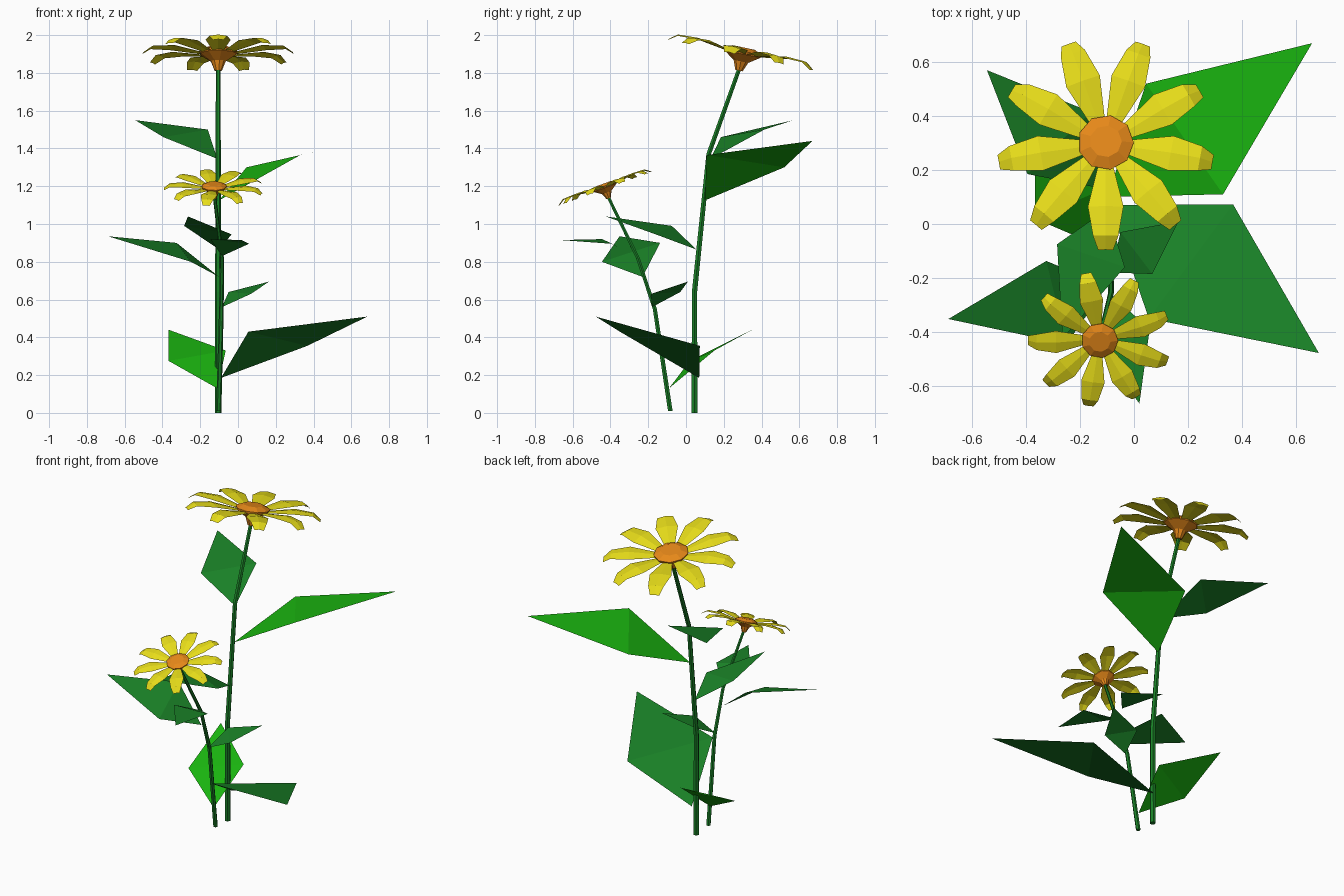
import bpy, bmesh
from math import sin, cos, radians, pi
from mathutils import Vector, Matrix

if "Cube" in bpy.data.objects:
    bpy.data.objects.remove(bpy.data.objects["Cube"])


def material(name, rgb):
    m = bpy.data.materials.new(name)
    m.diffuse_color = (*rgb, 1)
    m.use_nodes = True
    m.node_tree.nodes["Principled BSDF"].inputs["Base Color"].default_value = m.diffuse_color
    return m


GREEN = material("green", (0.01, 0.22, 0.02))
BRIGHT = material("bright_green", (0.01, 0.45, 0.005))
YELLOW = material("yellow", (0.8, 0.72, 0.01))
ORANGE = material("orange", (0.8, 0.25, 0.01))


def make(name, bm, mat, matrix=None):
    bmesh.ops.recalc_face_normals(bm, faces=bm.faces)
    me = bpy.data.meshes.new(name)
    if matrix:
        bm.transform(matrix)
    bm.to_mesh(me)
    bm.free()
    me.materials.append(mat)
    ob = bpy.data.objects.new(name, me)
    bpy.context.collection.objects.link(ob)
    return ob


def skin(bm, rings):
    # Join equal rings of points into a capped, closed surface
    vs = [[bm.verts.new(p) for p in ring] for ring in rings]
    n = len(vs[0])
    for a, b in zip(vs, vs[1:]):
        for i in range(n):
            j = (i + 1) % n
            bm.faces.new((a[i], a[j], b[j], b[i]))
    bm.faces.new(vs[0][::-1])
    bm.faces.new(vs[-1])


def stem(name, pts, r0, r1):
    # Six-sided tapered tube following a path
    pts = [Vector(p) for p in pts]
    bm = bmesh.new()
    rings = []
    for k, p in enumerate(pts):
        d = pts[min(k + 1, len(pts) - 1)] - pts[max(k - 1, 0)]
        if k == 0:
            d = Vector((0, 0, 1))
        q = Vector((0, 0, 1)).rotation_difference(d)
        r = r0 + (r1 - r0) * k / (len(pts) - 1)
        rings.append([p + q @ Vector((r * cos(i * pi / 3), r * sin(i * pi / 3), 0))
                      for i in range(6)])
    skin(bm, rings)
    make(name, bm, GREEN)


def leaf(name, base, side_a, side_b, tip, mat=GREEN):
    # Diamond leaf bent across its widest line
    bm = bmesh.new()
    b, s, t, e = [bm.verts.new(p) for p in (base, side_a, side_b, tip)]
    fs = [bm.faces.new((b, s, t)), bm.faces.new((t, s, e))]
    ob = make(name, bm, mat)
    if ob.data.polygons[0].normal.z < 0:
        ob.data.flip_normals()


def flower(name, centre, tilt, scale, start):
    M = (Matrix.Translation(centre) @ Matrix.Rotation(radians(tilt), 4, 'X')
         @ Matrix.Scale(scale, 4))
    # Orange head: cone below, shallow dome on top
    bm = bmesh.new()
    profile = [(0.02, -0.095), (0.04, -0.045), (0.1, -0.005), (0.104, 0.01), (0.06, 0.03)]
    skin(bm, [[(r * cos(2 * pi * i / 9), r * sin(2 * pi * i / 9), z) for i in range(9)]
              for r, z in profile])
    make(name + "_head", bm, ORANGE, M)
    # Nine ridged, drooping petals: radius, half width, height
    rows = [(0.085, 0.028, 0.0), (0.245, 0.066, 0.03), (0.355, 0.047, 0.025), (0.402, 0.028, -0.01)]
    bm = bmesh.new()
    for k in range(9):
        R = Matrix.Rotation(radians(start + 40 * k), 3, 'Z')
        g = [[bm.verts.new(R @ Vector((r, s * w, z - abs(s) * w * 0.15))) for s in (-1, 0, 1)]
             for r, w, z in rows]
        for a, b in zip(g, g[1:]):
            for i in (0, 1):
                bm.faces.new((a[i], b[i], b[i + 1], a[i + 1]))
    ob = make(name + "_petals", bm, YELLOW, M)


# Tall flower
stem("tall_stem", [(-.105, .045, 0), (-.105, .045, .64), (-.105, .12, 1.37), (-.105, .285, 1.83)], .018, .012)
flower("tall_flower", (-.105, .30, 1.905), -12, 1, -90)
leaf("tall_leaf_right", (-.1, .1, 1.125), (.045, .52, 1.30), (.33, .11, 1.365), (.66, .67, 1.44), BRIGHT)
leaf("tall_leaf_left", (-.11, .13, 1.345), (-.395, .185, 1.46), (-.16, .415, 1.50), (-.545, .57, 1.55))
leaf("tall_leaf_front", (-.1, .055, .865), (-.285, -.075, .99), (-.034, -.16, .945), (-.265, -.425, 1.04))
leaf("tall_leaf_low", (-.09, .07, .185), (.367, .073, .355), (.055, -.35, .43), (.685, -.478, .51))

# Short flower
stem("short_stem", [(-.102, -.083, .01), (-.088, -.165, .55), (-.085, -.255, .82), (-.125, -.415, 1.15)], .014, .009)
flower("short_flower", (-.127, -.43, 1.195), 20, .66, 21)
leaf("short_leaf_left", (-.1, -.23, .72), (-.325, -.137, .90), (-.25, -.445, .80), (-.688, -.352, .935))
leaf("short_leaf_front", (-.085, -.26, .83), (.058, -.39, .895), (-.145, -.444, .92), (.02, -.665, .915))
leaf("short_leaf_right", (-.085, -.18, .56), (.068, -.185, .63), (-.05, -.03, .64), (.165, .01, .695))
leaf("short_leaf_low", (-.11, -.09, .13), (-.367, .02, .275), (-.065, .15, .33), (-.367, .35, .44), BRIGHT)
